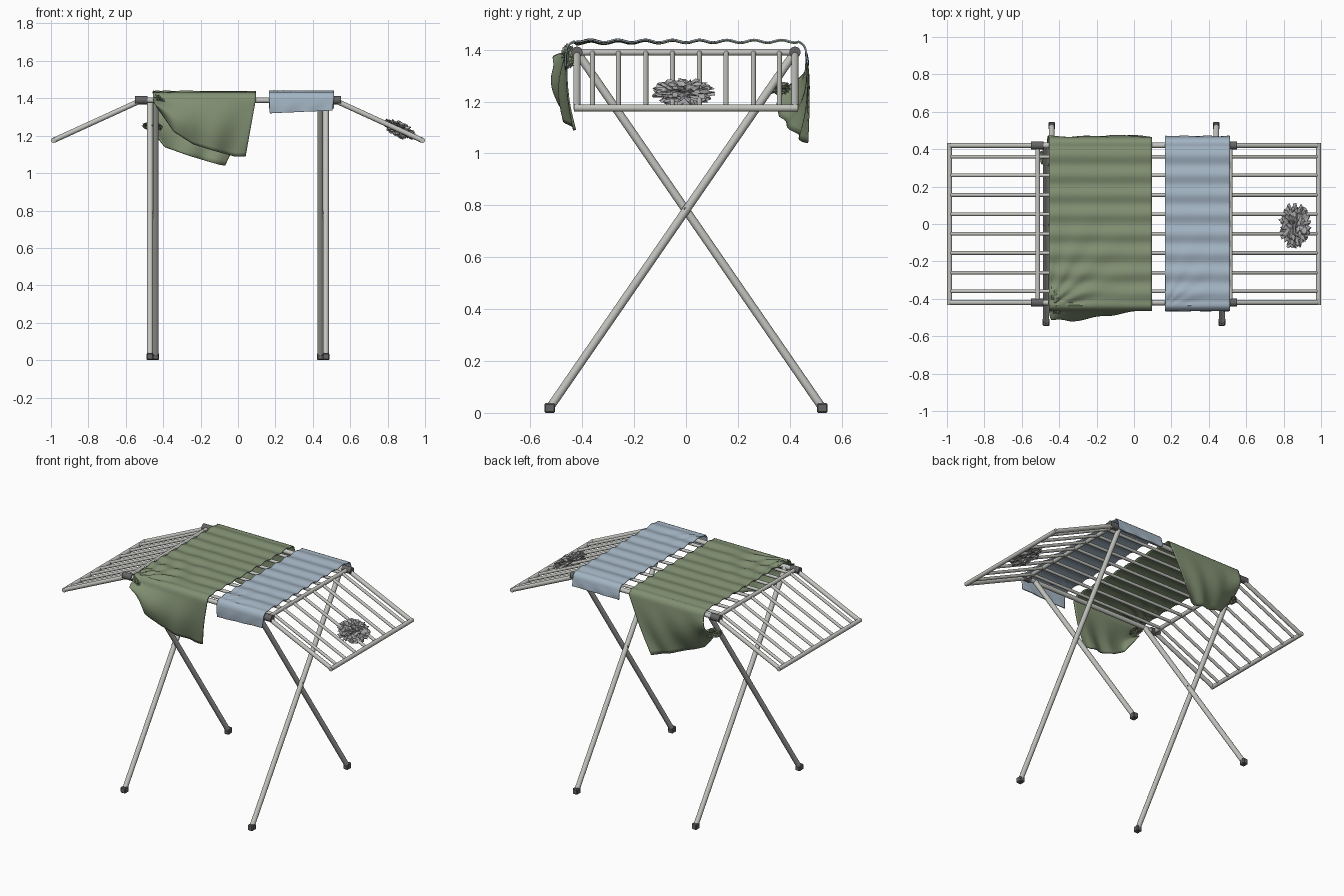
import bpy, bmesh, math, random
from mathutils import Vector, Matrix

cube = bpy.data.objects.get("Cube")
if cube:
    bpy.data.objects.remove(cube, do_unlink=True)


def material(name, r, g, b):
    m = bpy.data.materials.new(name)
    m.use_nodes = True
    m.diffuse_color = (r, g, b, 1)
    bsdf = m.node_tree.nodes["Principled BSDF"]
    bsdf.inputs["Base Color"].default_value = (r, g, b, 1)
    bsdf.inputs["Roughness"].default_value = 0.7
    return m


METAL = material("pale metal", 0.55, 0.55, 0.52)
PLASTIC = material("dark plastic", 0.13, 0.13, 0.13)
GREEN = material("sage green cloth", 0.22, 0.28, 0.17)
BLUE = material("light blue cloth", 0.37, 0.46, 0.55)
SOCK = material("grey wool", 0.4, 0.4, 0.4)


def finish(name, bm, mat, smooth=True):
    mesh = bpy.data.meshes.new(name)
    bm.to_mesh(mesh)
    bm.free()
    mesh.materials.append(mat)
    ob = bpy.data.objects.new(name, mesh)
    bpy.context.collection.objects.link(ob)
    if smooth:
        bpy.ops.object.select_all(action='DESELECT')
        ob.select_set(True)
        bpy.context.view_layer.objects.active = ob
        bpy.ops.object.shade_smooth_by_angle(angle=math.radians(45))
    return ob


def tube(name, a, b, r, mat=METAL):
    a, b = Vector(a), Vector(b)
    d = b - a
    bm = bmesh.new()
    rot = d.to_track_quat('Z', 'Y').to_matrix().to_4x4()
    bmesh.ops.create_cone(bm, cap_ends=True, segments=14, radius1=r, radius2=r,
                          depth=d.length, matrix=Matrix.Translation((a + b) / 2) @ rot)
    return finish(name, bm, mat)


TOP, HALF, HINGE = 1.39, 0.42, 0.515
TIP_X, TIP_Z = 0.986, 1.175
BARS = [s * y for y in (0.052, 0.155, 0.26, 0.36) for s in (-1, 1)]

# Central rack
for y in (-HALF, HALF):
    tube("rack_side_rail", (-HINGE, y, TOP), (HINGE, y, TOP), 0.015)
for y in BARS:
    tube("rack_bar", (-HINGE, y, TOP), (HINGE, y, TOP), 0.01)

for s in (-1, 1):
    # Folding wing
    tube("wing_hinge_bar", (s * HINGE, -HALF, TOP), (s * HINGE, HALF, TOP), 0.013)
    tube("wing_end_bar", (s * TIP_X, -HALF - 0.012, TIP_Z), (s * TIP_X, HALF + 0.012, TIP_Z), 0.014)
    for y in (-HALF, HALF):
        tube("wing_side_rail", (s * HINGE, y, TOP), (s * TIP_X, y, TIP_Z), 0.014)
        tube("hinge_joint", (s * 0.485, y, TOP), (s * 0.55, y, TOP), 0.022, PLASTIC)
    for y in BARS:
        tube("wing_bar", (s * HINGE, y, TOP), (s * TIP_X, y, TIP_Z), 0.01)

    # Crossed legs with feet
    for x, f in ((0.47, -1), (0.44, 1)):
        tube("leg", (s * x, -f * HALF, TOP), (s * x, f * 0.525, 0.02), 0.016)
        bm = bmesh.new()
        bmesh.ops.create_cube(bm, size=1, matrix=Matrix.Translation((s * x, f * 0.525, 0.019))
                              @ Matrix.Diagonal((0.036, 0.042, 0.038, 1)))
        foot = finish("foot", bm, PLASTIC, False)
        bev = foot.modifiers.new("soft_edges", 'BEVEL')
        bev.width = 0.005
    tube("leg_pivot", (s * 0.425, 0, 0.785), (s * 0.485, 0, 0.785), 0.008, PLASTIC)


def along(keys, u):
    """Smooth blend through (u, point) keys."""
    for (u0, a), (u1, b) in zip(keys, keys[1:]):
        if u <= u1:
            return Vector(a).lerp(Vector(b), (u - u0) / (u1 - u0))
    return Vector(keys[-1][1])


def cloth(name, mat, x0, x1, lift, front, back, bulge, folds):
    """Sheet over the rack, hanging to the front and back hem keys."""
    cols, hang, arc, flat = 40, 14, 5, 90
    rim, rad = 0.462, 0.04
    z_top = TOP + rad + lift
    bm = bmesh.new()
    grid = []
    for i in range(cols + 1):
        u = i / cols
        x = x0 + (x1 - x0) * u

        def side(sign, hem):
            start = Vector((x, sign * rim, z_top - rad))
            pts = []
            for k in range(hang, 0, -1):
                t = k / hang
                p = start.lerp(hem, t)
                p.y += sign * bulge * math.sin(math.pi * t) * (1.3 - u)
                p.y += folds * t * math.sin(u * 17 + sign + t * 2)
                pts.append(p)
            for k in range(arc):
                a = math.pi / 2 * k / arc
                pts.append(Vector((x, sign * (rim - rad + rad * math.cos(a)),
                                   z_top - rad + rad * math.sin(a))))
            return pts

        path = side(-1, along(front, u))
        for k in range(flat + 1):
            y = (rim - rad) * (2 * k / flat - 1)
            z = z_top - 0.005 * math.cos(2 * math.pi * y / 0.105)
            # Creases fanning out from the front corner
            dx, dy = x - x0, y + rim
            fan = math.sin(math.atan2(dy, dx + 0.02) * 18) * math.exp(-4 * math.hypot(dx, dy))
            path.append(Vector((x, y, z + folds * fan)))
        path += reversed(side(1, along(back, u)))
        grid.append([bm.verts.new(p) for p in path])
    for c0, c1 in zip(grid, grid[1:]):
        for j in range(len(c0) - 1):
            bm.faces.new((c0[j], c1[j], c1[j + 1], c0[j + 1]))
    ob = finish(name, bm, mat)
    sol = ob.modifiers.new("thickness", 'SOLIDIFY')
    sol.thickness = 0.006
    sol.offset = 0


# Large green sheet with uneven hems
cloth("green_sheet", GREEN, -0.455, 0.095, 0.0,
      [(0, (-0.43, -0.47, 1.35)), (0.2, (-0.34, -0.49, 1.22)), (0.38, (-0.24, -0.48, 1.155)),
       (0.6, (-0.13, -0.46, 1.12)), (0.85, (-0.02, -0.43, 1.09)), (1, (0.04, -0.42, 1.09))],
      [(0, (-0.47, 0.36, 1.24)), (0.2, (-0.39, 0.36, 1.14)), (0.5, (-0.25, 0.41, 1.09)),
       (0.9, (-0.1, 0.455, 1.045)), (1, (-0.07, 0.46, 1.04))],
      0.035, 0.009)

# Narrow blue towel
cloth("blue_towel", BLUE, 0.167, 0.512, 0.004,
      [(0, (0.17, -0.462, 1.32)), (1, (0.505, -0.462, 1.335))],
      [(0, (0.167, 0.468, 1.345)), (1, (0.512, 0.468, 1.345))],
      0.002, 0.002)


def crumple(name, mat, centre, size, tilt, seed):
    """Scrunched ball of fabric."""
    rng = random.Random(seed)
    bm = bmesh.new()
    bmesh.ops.create_icosphere(bm, subdivisions=4, radius=1)
    for v in bm.verts:
        v.co *= rng.uniform(0.5, 1.12)
    bm.transform(Matrix.Translation(centre) @ Matrix.Rotation(tilt, 4, 'Y')
                 @ Matrix.Diagonal((*size, 1)))
    finish(name, bm, mat, False)


crumple("crumpled_sock", SOCK, (0.86, -0.01, 1.235), (0.09, 0.115, 0.042), 0.43, 4)
crumple("bunched_sheet_corner", GREEN, (-0.455, 0.36, 1.25), (0.055, 0.05, 0.025), 0.1, 9)
crumple("bunched_sheet_fold", GREEN, (-0.4, -0.455, 1.375), (0.065, 0.03, 0.02), 0.75, 2)
